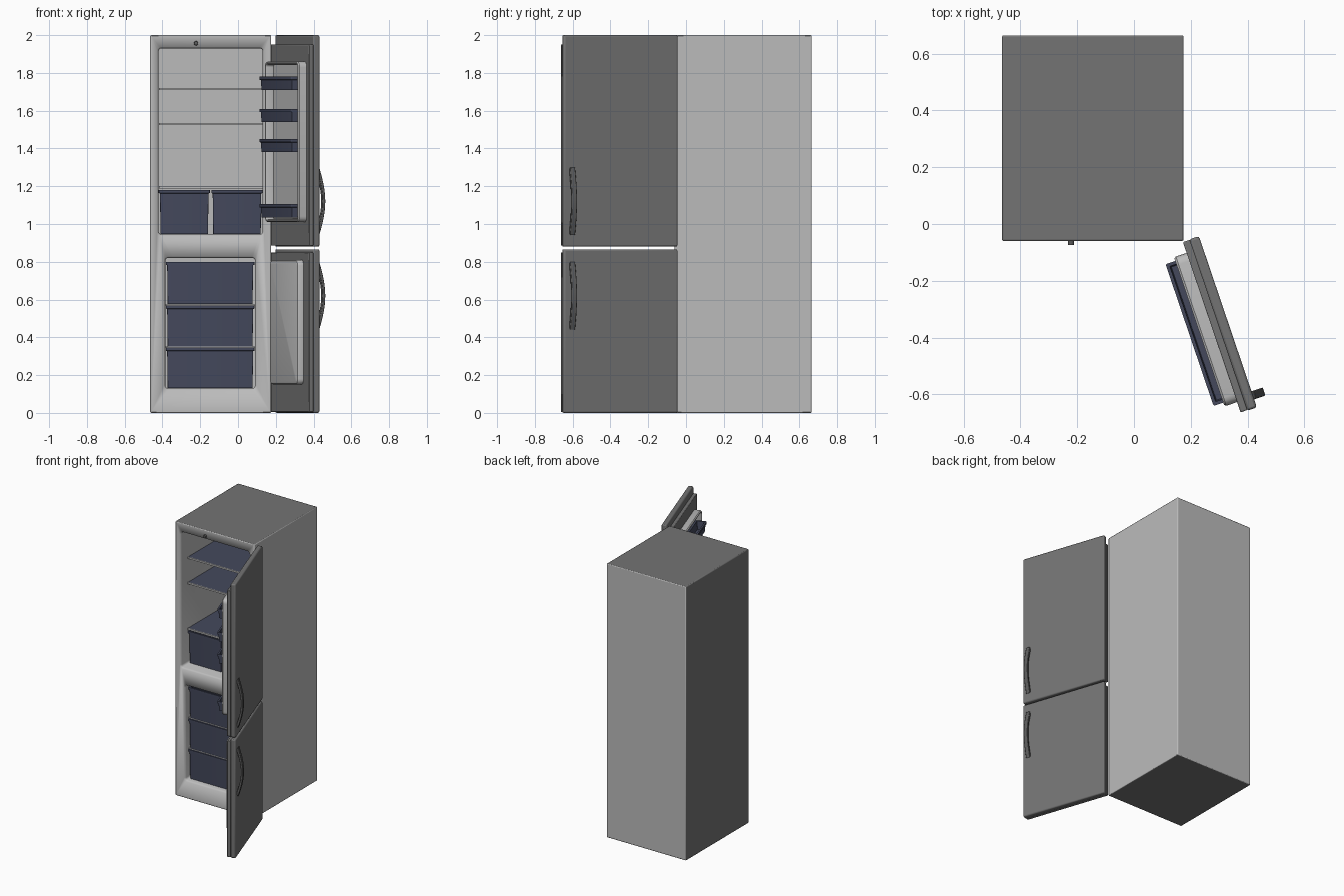
import bpy, bmesh, math

if "Cube" in bpy.data.objects:
    bpy.data.objects.remove(bpy.data.objects["Cube"])


def material(name, r, g, b):
    m = bpy.data.materials.new(name)
    m.diffuse_color = (r, g, b, 1)
    m.use_nodes = True
    m.node_tree.nodes["Principled BSDF"].inputs["Base Color"].default_value = m.diffuse_color
    return m


LIGHT = material("light_grey", 0.50, 0.50, 0.50)
DARK = material("dark_grey", 0.175, 0.175, 0.175)
BLUE = material("slate_blue", 0.058, 0.066, 0.108)
HANDLE = material("handle_grey", 0.11, 0.11, 0.11)

# Open-door frame: local x along the door, local y outwards
HINGE = (0.172, -0.062, 0)
SWING = math.radians(-71.3)


def finish(name, bm, mat, door=False, bevel=0.0):
    bmesh.ops.recalc_face_normals(bm, faces=bm.faces)
    me = bpy.data.meshes.new(name)
    bm.to_mesh(me)
    bm.free()
    ob = bpy.data.objects.new(name, me)
    bpy.context.collection.objects.link(ob)
    me.materials.append(mat)
    if door:
        ob.location = HINGE
        ob.rotation_euler.z = SWING
    if bevel:
        mod = ob.modifiers.new("bevel", 'BEVEL')
        mod.width, mod.segments, mod.limit_method = bevel, 2, 'ANGLE'
    bpy.context.view_layer.objects.active = ob
    ob.select_set(True)
    bpy.ops.object.shade_smooth_by_angle(angle=math.radians(35))
    ob.select_set(False)
    return ob


def box(name, x, y, z, mat, door=False, bevel=0.0):
    bm = bmesh.new()
    bmesh.ops.create_cube(bm, size=1)
    for v in bm.verts:
        v.co = [lo + (c + 0.5) * (hi - lo) for c, (lo, hi) in zip(v.co, (x, y, z))]
    return finish(name, bm, mat, door, bevel)


def loft(name, a, b, steps, mat, axis='z', radius=0.0, door=False):
    """Stack rounded rectangles (inset, height) along an axis; caps both ends."""
    bm = bmesh.new()
    loops = []
    for inset, h in steps:
        r = max(radius - inset, 0.002)
        loop = []
        corners = ((a[1], b[1], 0), (a[0], b[1], 90), (a[0], b[0], 180), (a[1], b[0], 270))
        for ca, cb, start in corners:
            sa = 1 if ca == a[1] else -1
            sb = 1 if cb == b[1] else -1
            for i in range(5):
                t = math.radians(start + i * 22.5)
                p = ca - sa * (inset + r) + r * math.cos(t)
                q = cb - sb * (inset + r) + r * math.sin(t)
                loop.append(bm.verts.new((p, q, h) if axis == 'z' else (p, h, q)))
        loops.append(loop)
    for l0, l1 in zip(loops, loops[1:]):
        n = len(l0)
        for i in range(n):
            bm.faces.new((l0[i], l0[(i + 1) % n], l1[(i + 1) % n], l1[i]))
    bm.faces.new(loops[0])
    bm.faces.new(loops[-1])
    return finish(name, bm, mat, door)


def tray(name, x, y, z, door=False):
    """Open container with a projecting top rim."""
    z0, z1 = z
    steps = [(0.010, z0), (0.007, z1 - 0.018), (0, z1 - 0.016), (0, z1),
             (0.012, z1), (0.016, z0 + 0.01)]
    return loft(name, x, y, steps, BLUE, 'z', 0.006, door)


# Cabinet with two compartments
cabinet = box("cabinet", (-0.465, 0.175), (-0.06, 0.665), (0, 2), LIGHT, bevel=0.006)
bpy.context.view_layer.objects.active = cabinet
bpy.ops.object.modifier_apply(modifier="bevel")
for cx, cz in (((-0.42, 0.13), (0.945, 1.93)), ((-0.385, 0.09), (0.13, 0.82))):
    cutter = loft("compartment_cutter", cx, cz,
                  [(-0.008, -0.09), (-0.008, -0.06), (0, -0.045), (0, 0.59)],
                  LIGHT, 'y', 0.015)
    cutter.hide_render = True
    mod = cabinet.modifiers.new("cut", 'BOOLEAN')
    mod.operation, mod.object, mod.solver = 'DIFFERENCE', cutter, 'EXACT'
    bpy.context.view_layer.objects.active = cabinet
    bpy.ops.object.modifier_apply(modifier="cut")
    bpy.data.objects.remove(cutter)

# Left, top and bottom panels are dark
cabinet.data.materials.clear()
cabinet.data.materials.append(LIGHT)
cabinet.data.materials.append(DARK)
for f in cabinet.data.polygons:
    c, n = f.center, f.normal
    outer = c.x < -0.46 and n.x < -0.7 or abs(n.z) > 0.7 and (c.z > 1.99 or c.z < 0.01)
    f.material_index = 1 if outer else 0

# Shelves with pale front trims
for i, z in enumerate((1.715, 1.53, 1.195)):
    box(f"shelf_{i}", (-0.419, 0.129), (0.025, 0.59), (z - 0.005, z + 0.005), BLUE)
    box(f"shelf_trim_{i}", (-0.419, 0.129), (0.018, 0.025), (z - 0.006, z + 0.006), LIGHT)

# Drawers
for i, x in enumerate(((-0.42, -0.149), (-0.141, 0.13))):
    tray(f"crisper_drawer_{i}", x, (0.02, 0.57), (0.946, 1.18))
for i, z in enumerate(((0.131, 0.345), (0.352, 0.568), (0.576, 0.80))):
    tray(f"freezer_drawer_{i}", (-0.382, 0.087), (-0.03, 0.57), z)
for i, z in enumerate((0.348, 0.572)):
    box(f"freezer_shelf_{i}", (-0.385, 0.09), (-0.02, 0.59), (z - 0.003, z + 0.003), LIGHT)

# Lock knob above the upper compartment
bm = bmesh.new()
bmesh.ops.create_cone(bm, cap_ends=True, segments=20, radius1=0.012, radius2=0.010, depth=0.02)
knob = finish("knob", bm, HANDLE)
knob.location = (-0.222, -0.064, 1.957)
knob.rotation_euler.x = math.radians(90)

# Doors: outer slab, inner layer and bowed handle
for name, z, inner, grip in (("upper_door", (0.88, 2.0), (0.885, 1.95), (0.94, 1.30)),
                             ("lower_door", (0.0, 0.866), (0.004, 0.85), (0.44, 0.80))):
    box(name, (0, 0.637), (0.024, 0.06), z, DARK, True, 0.008)
    box(name + "_inner", (0.002, 0.635), (0, 0.026), inner, DARK, True, 0.004)
    bm = bmesh.new()
    N = 12
    rows = []
    for i in range(N + 1):
        t = i / N
        s = math.sin(math.pi * t)
        zc = grip[0] + t * (grip[1] - grip[0])
        zi = grip[0] + 0.02 + t * (grip[1] - grip[0] - 0.04)
        out, back = 0.068 + 0.034 * s, 0.056 + 0.031 * s
        rows.append([bm.verts.new(p) for p in ((0.577, out, zc), (0.607, out, zc),
                                               (0.607, back, zi), (0.577, back, zi))])
    for r0, r1 in zip(rows, rows[1:]):
        for k in range(4):
            bm.faces.new((r0[k], r0[(k + 1) % 4], r1[(k + 1) % 4], r1[k]))
    bm.faces.new(rows[0])
    bm.faces.new(rows[-1])
    finish(name + "_handle", bm, HANDLE, True, 0.003)

# Upper door liner with side walls, and its bins
loft("upper_door_liner", (0.042, 0.597), (1.01, 1.86),
     [(0, 0.002), (0, -0.04), (0.005, -0.047), (0.011, -0.047), (0.016, -0.04), (0.018, -0.004)],
     LIGHT, 'y', 0.03, True)
for i, z in enumerate((1.035, 1.38, 1.54, 1.71)):
    tray(f"door_bin_{i}", (0.056, 0.583), (-0.083, -0.006), (z, z + 0.07), True)

# Lower door liner: a shallow raised panel
loft("lower_door_liner", (0.08, 0.545), (0.15, 0.81),
     [(0, 0.002), (0, -0.022), (0.006, -0.031), (0.018, -0.035)], LIGHT, 'y', 0.03, True)
